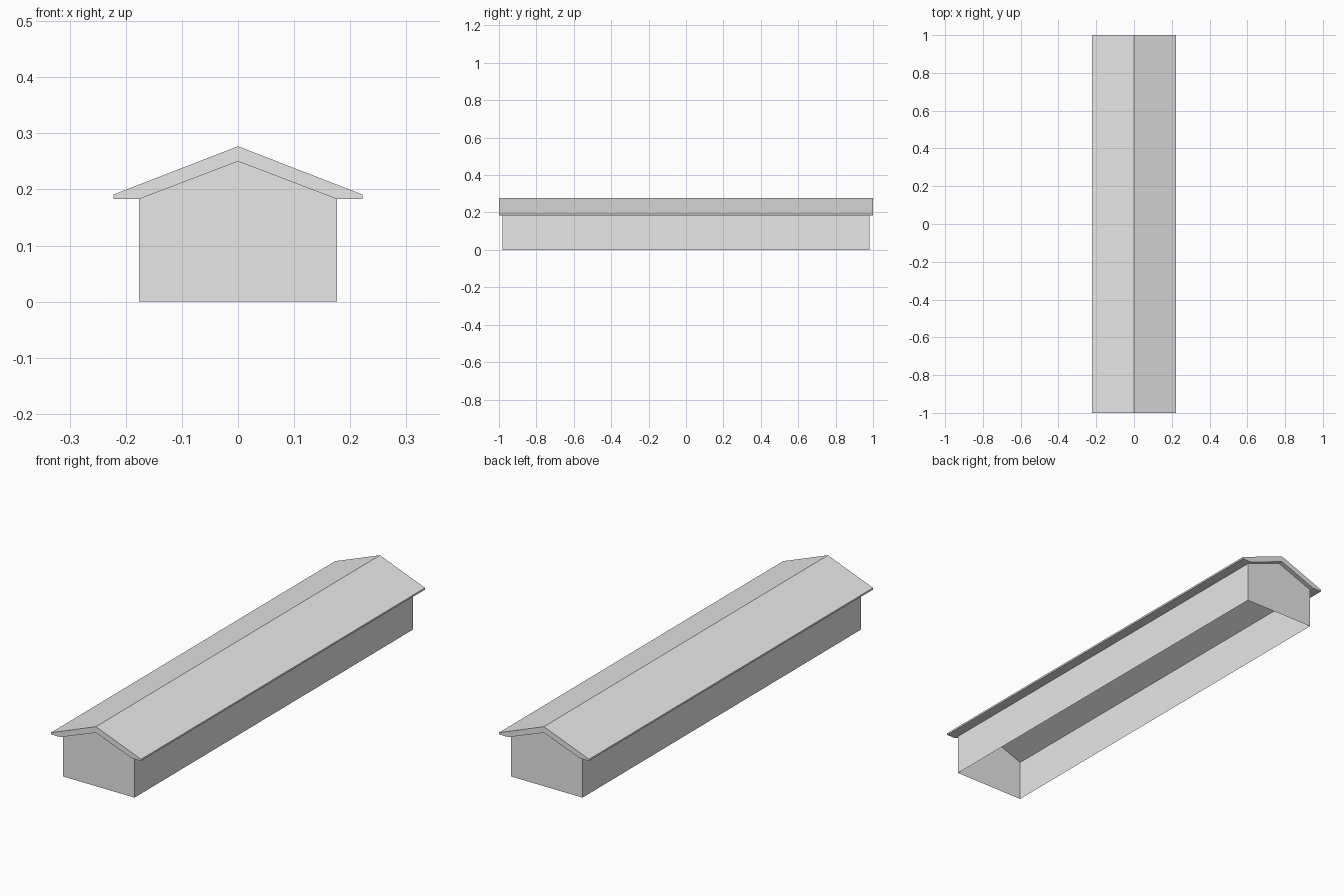
import bpy
import bmesh

cube = bpy.data.objects.get("Cube")
if cube:
    bpy.data.objects.remove(cube, do_unlink=True)

grey = bpy.data.materials.new("light_grey")
grey.use_nodes = True
grey.diffuse_color = (0.8, 0.8, 0.8, 1)
grey.node_tree.nodes["Principled BSDF"].inputs["Base Color"].default_value = (0.8, 0.8, 0.8, 1)


def prism(name, profile, half_length, open_edges=()):
    """Extrude an x-z profile along y, leaving the listed edges without a face."""
    bm = bmesh.new()
    front = [bm.verts.new((x, -half_length, z)) for x, z in profile]
    back = [bm.verts.new((x, half_length, z)) for x, z in profile]
    bm.faces.new(front)
    bm.faces.new(back[::-1])
    count = len(profile)
    for i in range(count):
        if i not in open_edges:
            j = (i + 1) % count
            bm.faces.new((front[j], front[i], back[i], back[j]))
    mesh = bpy.data.meshes.new(name)
    bm.to_mesh(mesh)
    bm.free()
    mesh.materials.append(grey)
    obj = bpy.data.objects.new(name, mesh)
    bpy.context.collection.objects.link(obj)
    return obj


WALL_X, EAVE_X = 0.176, 0.222
EAVE_Z, FASCIA_Z = 0.183, 0.191
GABLE_Z, RIDGE_Z = 0.25, 0.277

# Thin wall shell with gable ends, open below and under the roof
prism("walls",
      [(-WALL_X, 0), (WALL_X, 0), (WALL_X, EAVE_Z), (0, GABLE_Z), (-WALL_X, EAVE_Z)],
      0.98, open_edges=(0, 2, 3))

# Overhanging gabled roof slab with level soffits
prism("roof",
      [(-EAVE_X, EAVE_Z), (-WALL_X, EAVE_Z), (0, GABLE_Z), (WALL_X, EAVE_Z),
       (EAVE_X, EAVE_Z), (EAVE_X, FASCIA_Z), (0, RIDGE_Z), (-EAVE_X, FASCIA_Z)],
      1.0)
